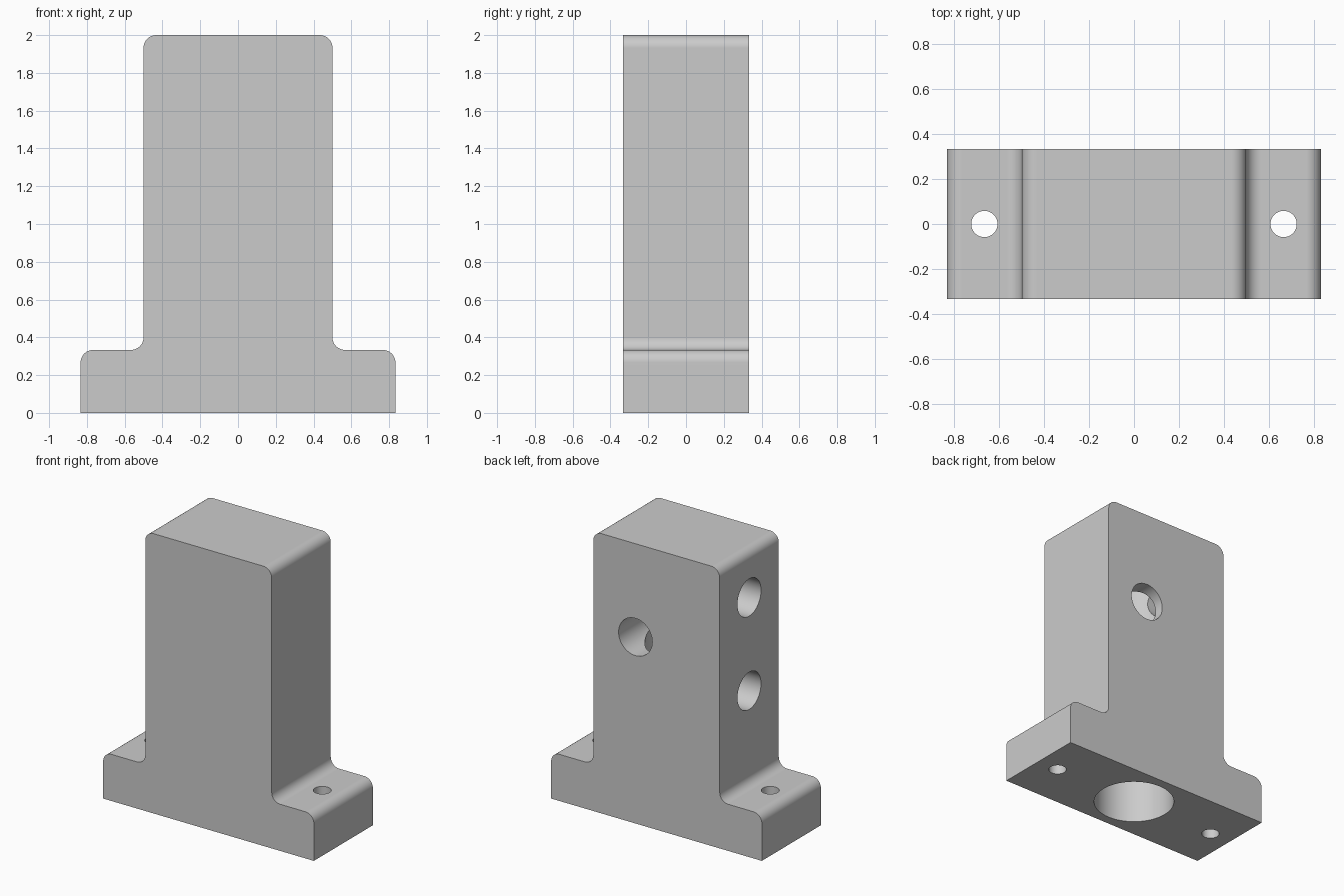
import bpy
import bmesh
from math import pi, radians
from mathutils import Matrix

if "Cube" in bpy.data.objects:
    bpy.data.objects.remove(bpy.data.objects["Cube"], do_unlink=True)

HALF_DEPTH = 1 / 3
FILLET = 1 / 15

grey = bpy.data.materials.new("light_grey")
grey.use_nodes = True
colour = (0.6, 0.6, 0.6, 1)
grey.diffuse_color = colour
grey.node_tree.nodes["Principled BSDF"].inputs["Base Color"].default_value = colour


def add_object(name, bm):
    mesh = bpy.data.meshes.new(name)
    bm.to_mesh(mesh)
    bm.free()
    mesh.materials.append(grey)
    obj = bpy.data.objects.new(name, mesh)
    bpy.context.collection.objects.link(obj)
    return obj


def bore(name, axis, radius, centre, length):
    """Cylindrical cutter running along the given axis."""
    turn = {"x": Matrix.Rotation(pi / 2, 4, "Y"),
            "y": Matrix.Rotation(pi / 2, 4, "X"),
            "z": Matrix.Identity(4)}[axis]
    bm = bmesh.new()
    bmesh.ops.create_cone(bm, cap_ends=True, segments=64, radius1=radius,
                          radius2=radius, depth=length,
                          matrix=Matrix.Translation(centre) @ turn)
    obj = add_object(name, bm)
    obj.hide_render = True
    return obj


# Inverted T block: half profile mirrored, extruded and filleted
half = [(5 / 6, 0), (5 / 6, 1 / 3), (0.5, 1 / 3), (0.5, 2)]
profile = half + [(-x, z) for x, z in reversed(half)]
bm = bmesh.new()
face = bm.faces.new([bm.verts.new((x, -HALF_DEPTH, z)) for x, z in profile])
extruded = bmesh.ops.extrude_face_region(bm, geom=[face], use_keep_orig=True)
bmesh.ops.translate(bm, vec=(0, 2 * HALF_DEPTH, 0),
                    verts=[v for v in extruded["geom"] if isinstance(v, bmesh.types.BMVert)])
bmesh.ops.recalc_face_normals(bm, faces=bm.faces)
rounded = [e for e in bm.edges
           if abs(e.verts[0].co.y - e.verts[1].co.y) > 0.1 and e.verts[0].co.z > 0.1]
bmesh.ops.bevel(bm, geom=rounded, offset=FILLET, offset_type="OFFSET",
                segments=12, profile=0.5, affect="EDGES")
block = add_object("mounting_block", bm)

# Central blind bore, cross ports and mounting holes
cutters = [
    bore("central_bore", "z", 4 / 15, (0, 0, 0.8667), 1.9333),
    bore("back_port", "y", 2 / 15, (1 / 6, 0.25, 4 / 3), 0.5),
    bore("upper_side_port", "x", 2 / 15, (-0.35, 0, 5 / 3), 0.7),
    bore("lower_side_port", "x", 2 / 15, (-0.35, 0, 1), 0.7),
]
for side in (-1, 1):
    cutters.append(bore("mounting_hole", "z", 0.0585, (side * 2 / 3, 0, 0.2), 0.8))

for cutter in cutters:
    cut = block.modifiers.new(cutter.name, "BOOLEAN")
    cut.operation = "DIFFERENCE"
    cut.solver = "EXACT"
    cut.object = cutter

# Bake the cuts and discard the cutters
bpy.context.view_layer.update()
graph = bpy.context.evaluated_depsgraph_get()
block_mesh = bpy.data.meshes.new_from_object(block.evaluated_get(graph))
block.modifiers.clear()
block.data = block_mesh
for cutter in cutters:
    bpy.data.objects.remove(cutter, do_unlink=True)

# Smooth fillets and bores, crisp edges elsewhere
bpy.ops.object.select_all(action="DESELECT")
block.select_set(True)
bpy.context.view_layer.objects.active = block
bpy.ops.object.shade_smooth_by_angle(angle=radians(30))
weighted = block.modifiers.new("flat_face_normals", "WEIGHTED_NORMAL")
weighted.keep_sharp = True
